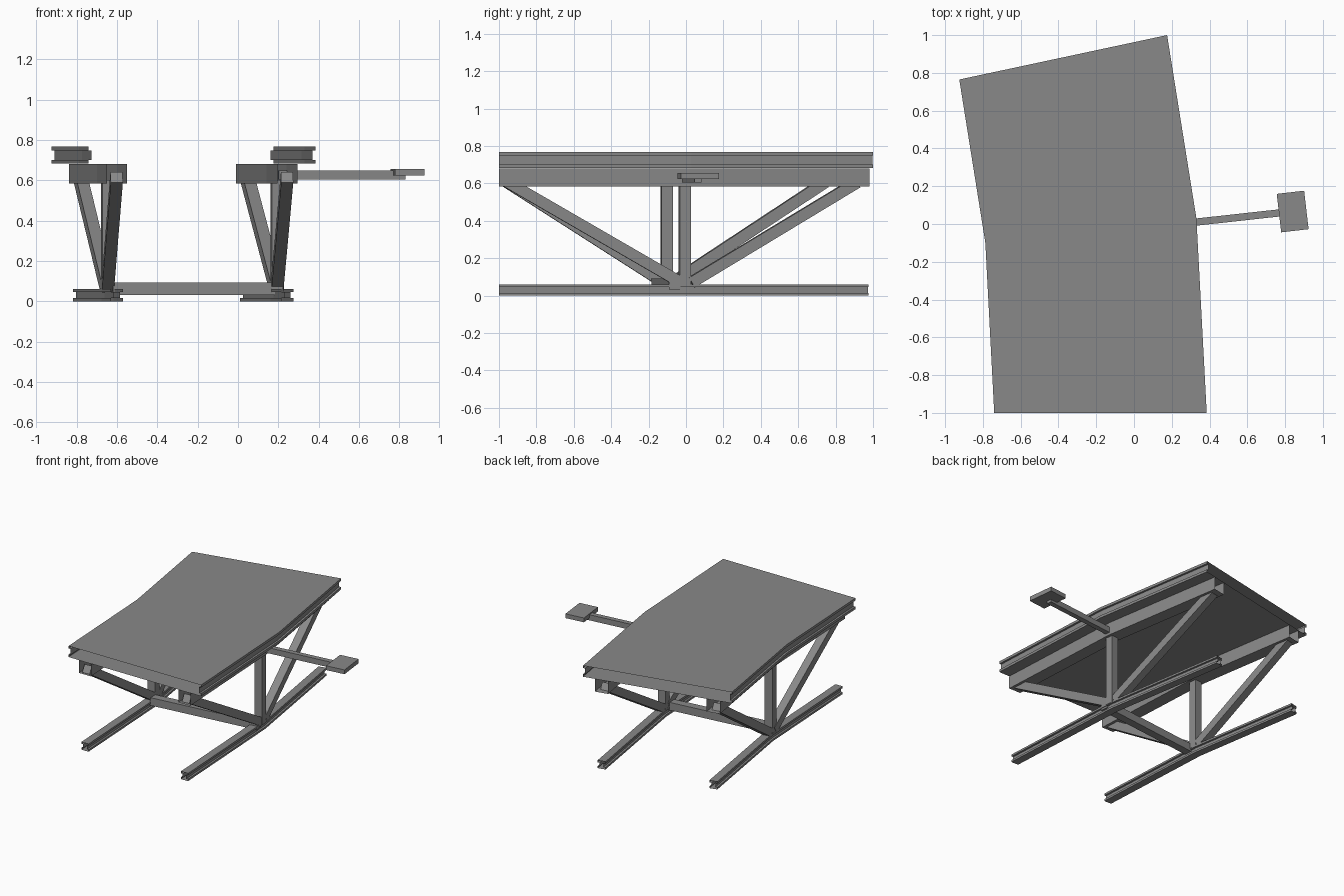
import bpy
import bmesh
from mathutils import Vector, Matrix

old = bpy.data.objects.get("Cube")
if old:
    bpy.data.objects.remove(old, do_unlink=True)

# One painted steel grey for everything
GREY = (0.25, 0.25, 0.25, 1)
steel = bpy.data.materials.new("steel_grey")
steel.use_nodes = True
steel.diffuse_color = GREY
steel.node_tree.nodes["Principled BSDF"].inputs["Base Color"].default_value = GREY

# Left and right ends of the front, bend and back cross lines of the bent plan
STATIONS = [
    (Vector((-0.74, -1.0, 0)), Vector((0.385, -1.0, 0))),
    (Vector((-0.787, -0.1, 0)), Vector((0.335, 0.03, 0))),
    (Vector((-0.925, 0.765, 0)), Vector((0.175, 1.0, 0))),
]
WIDTH = 1.125
RAILS = {"right": 0.14, "left": WIDTH - 0.14}


def at(station, d, z=0):
    """Point a distance d in from the left end of a cross line."""
    a, b = STATIONS[station]
    return a + (b - a).normalized() * d + Vector((0, 0, z))


def add_object(name, bm):
    mesh = bpy.data.meshes.new(name)
    bm.to_mesh(mesh)
    bm.free()
    mesh.materials.append(steel)
    obj = bpy.data.objects.new(name, mesh)
    bpy.context.collection.objects.link(obj)
    return obj


def sweep(name, profile):
    """Open-ended section carried along the bent plan."""
    bm = bmesh.new()
    rings = [[bm.verts.new(at(s, d, z)) for d, z in profile] for s in range(3)]
    n = len(profile)
    for r, t in zip(rings, rings[1:]):
        for i in range(n):
            j = (i + 1) % n
            bm.faces.new((r[i], t[i], t[j], r[j]))
    return add_object(name, bm)


def i_section(d0, d1, z0, z1, flange, inset):
    a, b = z0 + flange, z1 - flange
    right = [(d1, z0), (d1, a), (d1 - inset, a), (d1 - inset, b), (d1, b), (d1, z1)]
    return right + [(d0 + d1 - d, z) for d, z in reversed(right)]


def box_section(d, half, z0, z1):
    return [(d - half, z0), (d + half, z0), (d + half, z1), (d - half, z1)]


def bar(name, p, q, width, height, hint=(0, 0, 1)):
    """Square-ended bar from p to q; height lies towards the hint direction."""
    p, q = Vector(p), Vector(q)
    axis = (q - p).normalized()
    side = axis.cross(Vector(hint)).normalized()
    up = side.cross(axis)
    frame = Matrix((side, axis, up)).transposed().to_4x4()
    size = Matrix.Diagonal((width, (q - p).length, height, 1))
    bm = bmesh.new()
    bmesh.ops.create_cube(bm, size=1, matrix=Matrix.Translation((p + q) / 2) @ frame @ size)
    return add_object(name, bm)


# Deck: wide hollow section with stepped edges
sweep("deck", i_section(0, WIDTH, 0.682, 0.767, 0.019, 0.015))

across = (STATIONS[1][1] - STATIONS[1][0]).normalized()
along = Vector((-across.y, across.x, 0))

for side, d in RAILS.items():
    # Skid and deck-bearing tube
    sweep(side + "_skid", i_section(d - 0.03, d + 0.03, 0, 0.06, 0.015, 0.015))
    sweep(side + "_deck_tube", box_section(d, 0.05, 0.584, 0.681))

    # Post and the two diagonal braces rising from the bend
    foot = at(1, d) - along * 0.02
    bar(side + "_post", foot + Vector((0, 0, 0.05)), foot + Vector((0, 0, 0.6)),
        0.06, 0.06, along)
    for end, station, t0, t1, z1 in (("front", 0, 0.04, 0.97, 0.615),
                                     ("back", 2, 0.015, 0.94, 0.605)):
        low, high = at(1, d), at(station, d)
        p, q = low.lerp(high, t0), low.lerp(high, t1)
        p.z, q.z = 0.07, z1
        bar(side + "_" + end + "_brace", p, q, 0.06, 0.06)

# Cross beam tying the skids together
bar("cross_beam", (-0.622, -0.155, 0.062), (0.22, -0.06, 0.062), 0.06, 0.06)

# Side arm and its step plate
bar("side_arm", (0.2, -0.004, 0.626), (0.827, 0.065, 0.626), 0.038, 0.043)
centre = Vector((0.84, 0.066, 0.64))
bar("step_plate", centre - across * 0.073, centre + across * 0.073, 0.205, 0.033)
